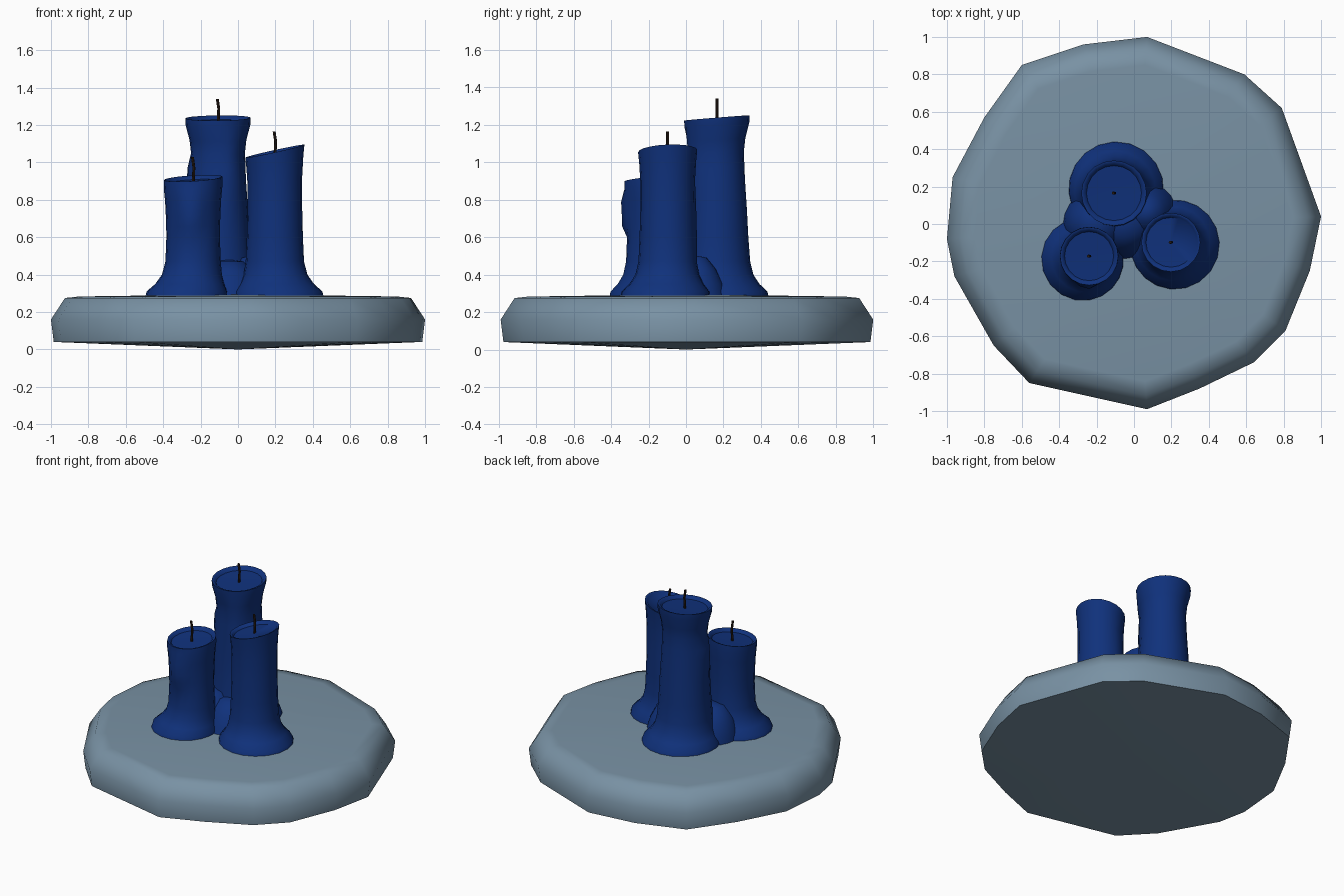
import bpy, bmesh, math
from mathutils import Vector

cube = bpy.data.objects.get("Cube")
if cube:
    bpy.data.objects.remove(cube, do_unlink=True)


def material(name, rgb):
    m = bpy.data.materials.new(name)
    m.use_nodes = True
    m.diffuse_color = (*rgb, 1)
    node = next(n for n in m.node_tree.nodes if n.type == 'BSDF_PRINCIPLED')
    node.inputs["Base Color"].default_value = (*rgb, 1)
    return m


BLUE = material("blue wax", (0.005, 0.031, 0.2))
STONE = material("grey blue stone", (0.19, 0.285, 0.37))
BROWN = material("charred wick", (0.022, 0.012, 0.008))


def loft(name, rings, mat, angle, bottom=None, top=None):
    """Bridge rings of points and close each end with a fan around a centre."""
    bm = bmesh.new()
    loops = [[bm.verts.new(p) for p in ring] for ring in rings]
    n = len(loops[0])
    for a, b in zip(loops, loops[1:]):
        for i in range(n):
            j = (i + 1) % n
            bm.faces.new((a[i], a[j], b[j], b[i]))
    for loop, centre in ((loops[0], bottom), (loops[-1], top)):
        c = bm.verts.new(centre)
        for i in range(n):
            bm.faces.new((loop[i], loop[(i + 1) % n], c))
    bmesh.ops.recalc_face_normals(bm, faces=bm.faces)
    mesh = bpy.data.meshes.new(name)
    bm.to_mesh(mesh)
    bm.free()
    mesh.materials.append(mat)
    obj = bpy.data.objects.new(name, mesh)
    bpy.context.collection.objects.link(obj)
    bpy.ops.object.select_all(action='DESELECT')
    obj.select_set(True)
    bpy.context.view_layer.objects.active = obj
    bpy.ops.object.shade_smooth_by_angle(angle=math.radians(angle))
    return obj


# Irregular stone plate
outline = [(1, .04), (.94, -.25), (.81, -.57), (.64, -.74), (.35, -.88),
           (.07, -.99), (-.56, -.85), (-.75, -.65), (-.96, -.28), (-1, -.08),
           (-.97, .25), (-.8, .57), (-.6, .85), (-.27, .96), (.07, 1),
           (.59, .8), (.79, .62)]
plate_profile = [(.985, .04), (1, .16), (.925, .275), (.85, .283)]
loft("stone_plate",
     [[(x * s, y * s, z) for x, y in outline] for s, z in plate_profile],
     STONE, 62, (0, 0, 0), (0, 0, .295))

SIDES = 20
BASE = .28


def candle(name, x, y, height, profile, flare, tilt, drips, wick_top):
    """profile: (height, radius); flare: (direction, least, most);
    tilt: slope of the top; drips: (direction, low, high, size)."""
    direction, least, most = flare
    rings = []

    def point(angle, r, z, lean):
        dx, dy = r * math.cos(angle), r * math.sin(angle)
        return (x + dx, y + dy, z + lean * (dx * tilt[0] + dy * tilt[1]))

    angles = [math.tau * i / SIDES for i in range(SIDES)]
    # Spread wax at the foot
    for z, amount in ((BASE, 1), (.31, .93), (.35, .5), (.4, .17)):
        ring = []
        for a in angles:
            wide = least + (most - least) * (.5 + .5 * math.cos(a - math.radians(direction)))
            r0 = profile[0][1]
            ring.append(point(a, r0 + (wide - r0) * amount, z, 0))
        rings.append(ring)
    # Shaft with runs of wax
    for z, r in profile:
        ring = []
        for a in angles:
            bump = 0
            for d, low, high, size in drips:
                near = max(0, math.cos(a - math.radians(d))) ** 14
                bump += size * near * (low <= z <= high)
            ring.append(point(a, r + bump, z, max(0, (z - .6) / (height - .6))))
        rings.append(ring)
    # Rim and dished top
    r = profile[-1][1]
    for scale, dz in ((.97, 0), (.9, -.005), (.84, -.02)):
        rings.append([point(a, r * scale, height + dz, 1) for a in angles])
    loft(name, rings, BLUE, 50, (x, y, BASE), (x, y, height - .025))

    # Slightly bent wick
    path = [(0, height - .04), (.004, (height + wick_top) / 2), (-.004, wick_top)]
    wick = [[(x + dx + .008 * math.cos(a), y + .008 * math.sin(a), z)
             for a in angles[::3]] for dx, z in path]
    loft(name.replace("candle", "wick"), wick, BROWN, 40,
         (x, y, height - .04), (x - .004, y, wick_top))


candle("tall_candle", -.107, .165, 1.237,
       [(.47, .178), (.6, .168), (.75, .16), (.9, .15), (.97, .147),
        (1.05, .144), (1.12, .152), (1.2, .173), (1.237, .175)],
       (60, .23, .28), (.01, .08),
       [(190, .88, .99, .02), (-62, .85, 1.15, .02)], 1.34)
candle("short_candle", -.24, -.172, .915,
       [(.47, .148), (.6, .143), (.66, .144), (.72, .146), (.8, .15),
        (.87, .157), (.915, .156)],
       (205, .18, .26), (.06, .1), [(-95, .66, .84, .026)], 1.03)
candle("medium_candle", .197, -.098, 1.06,
       [(.47, .156), (.6, .15), (.75, .146), (.9, .146), (1, .152), (1.06, .158)],
       (-30, .215, .265), (.22, .04), [(100, .6, .8, .008)], 1.165)


# Pooled wax joining the candles
def pool(name, x, y, steps):
    rings = [[(x + r * math.cos(math.tau * i / SIDES),
               y + r * math.sin(math.tau * i / SIDES), z) for i in range(SIDES)]
             for r, z in steps]
    loft(name, rings, BLUE, 60, (x, y, BASE), (x, y, steps[-1][1] + .01))


pool("wax_pool_centre", -.05, .01, [(.2, BASE), (.18, .33), (.14, .41), (.08, .47)])
pool("wax_pool_left", -.2, 0, [(.18, BASE), (.17, .34), (.14, .42), (.08, .5)])
pool("wax_pool_right", .07, .06, [(.16, BASE), (.14, .35), (.1, .43), (.05, .49)])
